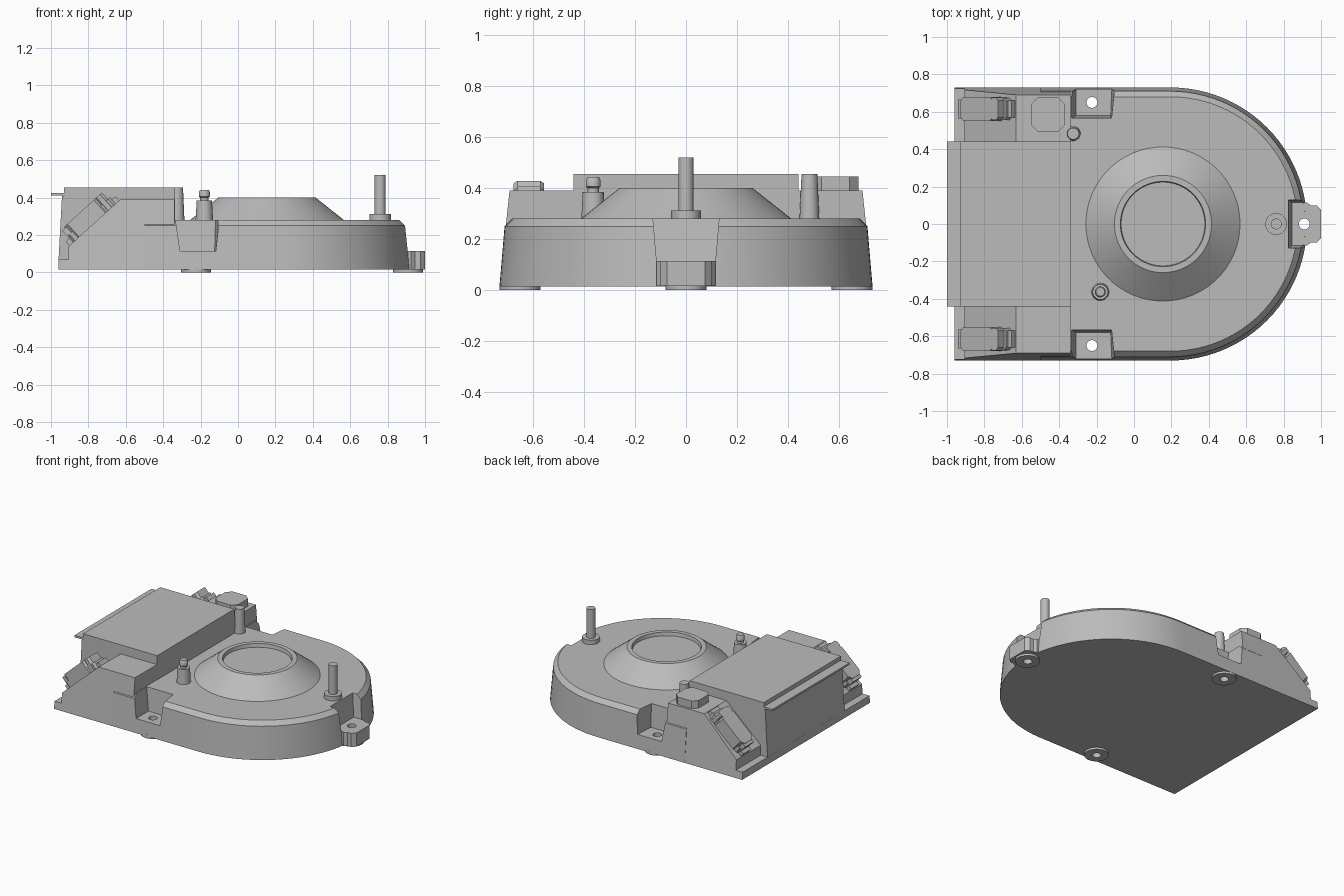
import bpy, bmesh, math
from mathutils import Matrix, Vector

if "Cube" in bpy.data.objects:
    bpy.data.objects.remove(bpy.data.objects["Cube"])

grey = bpy.data.materials.new("mid grey")
grey.use_nodes = True
colour = (0.5, 0.5, 0.5, 1)
grey.diffuse_color = colour
grey.node_tree.nodes["Principled BSDF"].inputs["Base Color"].default_value = colour


def loft(name, rings, closed=False, angle=30):
    """Skin a list of equal rings; cap the ends, or join last to first."""
    bm = bmesh.new()
    loops = [[bm.verts.new(p) for p in ring] for ring in rings]
    pairs = list(zip(loops, loops[1:])) + ([(loops[-1], loops[0])] if closed else [])
    for a, b in pairs:
        for i in range(len(a)):
            j = (i + 1) % len(a)
            bm.faces.new((a[i], a[j], b[j], b[i]))
    if not closed:
        bm.faces.new(loops[0])
        bm.faces.new(loops[-1])
    bmesh.ops.recalc_face_normals(bm, faces=bm.faces)
    mesh = bpy.data.meshes.new(name)
    bm.to_mesh(mesh)
    bm.free()
    mesh.materials.append(grey)
    obj = bpy.data.objects.new(name, mesh)
    bpy.context.collection.objects.link(obj)
    smooth(obj, angle)
    return obj


def smooth(obj, angle=30):
    bpy.ops.object.select_all(action='DESELECT')
    obj.select_set(True)
    bpy.context.view_layer.objects.active = obj
    bpy.ops.object.shade_smooth_by_angle(angle=math.radians(angle))


def turned(name, x, y, profile, closed=False, n=40):
    """Round part from (radius, height) pairs."""
    turn = [2 * math.pi * i / n for i in range(n)]
    return loft(name, [[(x + r * math.cos(t), y + r * math.sin(t), z) for t in turn]
                       for r, z in profile], closed)


def prism(name, outline, z0, z1):
    return loft(name, [[(x, y, z) for x, y in outline] for z in (z0, z1)])


def rect(x0, x1, y0, y1, cut=0.0):
    """Rectangle outline, with its corners cut when asked."""
    if not cut:
        return [(x0, y0), (x1, y0), (x1, y1), (x0, y1)]
    c = cut
    return [(x0 + c, y0), (x1 - c, y0), (x1, y0 + c), (x1, y1 - c),
            (x1 - c, y1), (x0 + c, y1), (x0, y1 - c), (x0, y0 + c)]


def carve(obj, cutters):
    for cutter in cutters:
        mod = obj.modifiers.new("cut", 'BOOLEAN')
        mod.operation, mod.solver, mod.object = 'DIFFERENCE', 'EXACT', cutter
        bpy.ops.object.select_all(action='DESELECT')
        bpy.context.view_layer.objects.active = obj
        obj.select_set(True)
        bpy.ops.object.modifier_apply(modifier=mod.name)
        bpy.data.objects.remove(cutter)
    smooth(obj)


# Main housing: D-shaped, tapered, with a chamfered rim
def d_ring(inset, z, n=48):
    r = 0.73 - inset
    arc = [-math.pi / 2 + math.pi * i / n for i in range(n + 1)]
    return ([(-0.5, -r, z)] + [(0.195 + r * math.cos(t), r * math.sin(t), z) for t in arc]
            + [(-0.5, r, z)])


housing = loft("housing", [d_ring(0, 0.015), d_ring(0.02, 0.25), d_ring(0.05, 0.28)])

# Screw pockets and holes
SCREWS = [(-0.225, -0.65), (-0.225, 0.65), (0.91, 0)]
cutters = []
for s in (-1, 1):
    low = [(-0.31, 0.58), (-0.125, 0.58), (-0.115, 0.8), (-0.31, 0.8)]
    high = [(-0.335, 0.565), (-0.12, 0.565), (-0.095, 0.8), (-0.335, 0.8)]
    cutters.append(loft("side_pocket_cutter", [[(x, s * y, 0.115) for x, y in low],
                                               [(x, s * y, 0.29) for x, y in high]]))
cutters.append(loft("end_pocket_cutter", [
    [(x, y, 0.115) for x, y in rect(0.845, 1.1, -0.115, 0.115)],
    [(x, y, 0.29) for x, y in rect(0.825, 1.1, -0.13, 0.13)]]))
for x, y in SCREWS:
    cutters.append(turned("hole_cutter", x, y, [(0.029, -0.1), (0.029, 0.2)]))
carve(housing, cutters)

# End lug and the ring feet under the screws
lug = prism("end_lug", [(0.83, -0.115), (0.925, -0.115), (0.945, -0.1), (0.975, -0.1),
                        (1, -0.075), (1, 0.075), (0.975, 0.1), (0.945, 0.1),
                        (0.925, 0.115), (0.83, 0.115)], 0.016, 0.1145)
carve(lug, [turned("hole_cutter", *SCREWS[2], [(0.029, -0.1), (0.029, 0.2)])])
for x, y in SCREWS:
    turned("ring_foot", x, y, [(0.029, 0), (0.08, 0), (0.08, 0.03), (0.029, 0.03)], True)

# Raised shoulder with a slope towards the connector end
side = [(-0.96, 0.015), (-0.96, 0.068), (-0.905, 0.068), (-0.905, 0.14),
        (-0.63, 0.39), (-0.34, 0.39), (-0.34, 0.015)]
loft("shoulder", [[(x, s * (0.73 - 0.105 * (z - 0.015)), z) for x, z in side]
                  for s in (-1, 1)], angle=10)

# Central terminal box and its thin overhanging lip
box = [(-0.96, 0.06), (-0.941, 0.41), (-0.93, 0.41), (-0.93, 0.455),
       (-0.338, 0.455), (-0.338, 0.06)]
loft("terminal_box", [[(x, y, z) for x, z in box] for y in (-0.44, 0.44)], angle=10)
prism("box_lip", rect(-1, -0.92, -0.44, 0.44), 0.411, 0.425)

# Sloping connectors: body, raised ends and latches, laid along the slope
tilt = math.atan2(0.25, 0.275)
for s, word in ((-1, "right"), (1, "left")):
    place = Matrix.Translation((-0.905, s * 0.615, 0.14)) @ Matrix.Rotation(-tilt, 4, 'Y')
    for part, outline, z0, z1 in (
            ("connector_body", rect(0.05, 0.29, -0.065, 0.065, 0.025), -0.02, 0.093),
            ("connector_shelf", rect(0.03, 0.34, -0.058, 0.058, 0.015), -0.02, 0.045),
            ("connector_clip", rect(0.27, 0.325, -0.06, 0.06, 0.015), 0, 0.093),
            ("upper_latch", rect(0.33, 0.365, -0.045, 0.045), -0.01, 0.03),
            ("lower_latch", rect(0.005, 0.04, -0.045, 0.045), -0.01, 0.03),
            ("lower_clip", rect(0.03, 0.06, -0.05, 0.05), 0.03, 0.085)):
        prism(f"{word}_{part}", outline, z0, z1).data.transform(place)

# Pad on the rear shoulder
prism("shoulder_pad", rect(-0.55, -0.37, 0.495, 0.675, 0.035), 0.38, 0.445)

# Shallow cone with a recessed top
turned("cone", 0.155, 0, [(0.412, 0.27), (0.412, 0.28), (0.26, 0.4),
                          (0.228, 0.4), (0.224, 0.375)], n=64)

# Posts and pin standing on the lid
turned("rear_post", -0.325, 0.483, [(0.039, 0.27), (0.031, 0.455)])
turned("front_post", -0.18, -0.363, [(0.047, 0.27), (0.041, 0.385), (0.022, 0.385),
                                     (0.022, 0.4), (0.029, 0.405), (0.029, 0.43),
                                     (0.023, 0.442)])
turned("pin", 0.76, 0, [(0.058, 0.27), (0.058, 0.312), (0.029, 0.312), (0.029, 0.52)])
